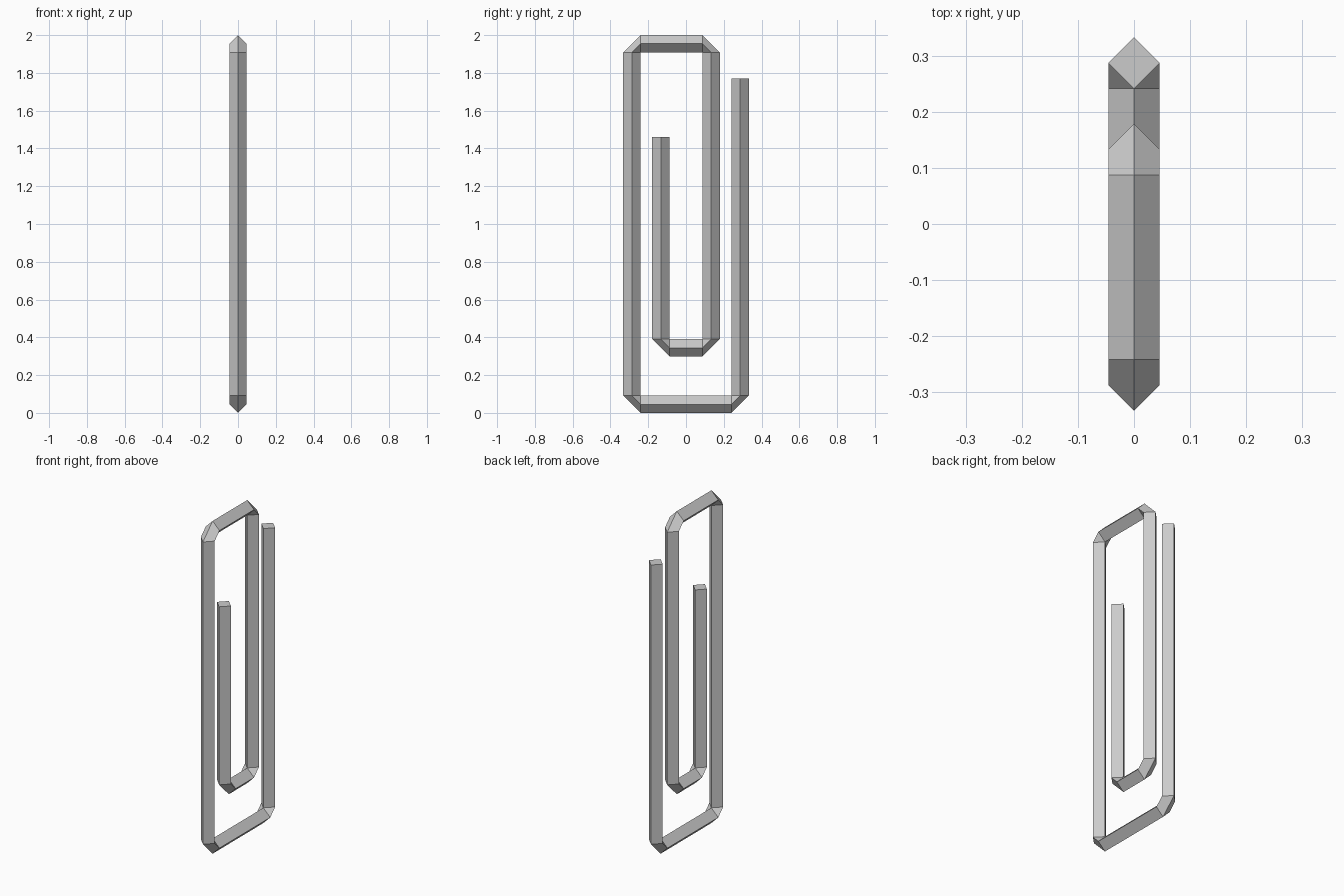
import bpy, bmesh
from mathutils import Vector

cube = bpy.data.objects.get("Cube")
if cube:
    bpy.data.objects.remove(cube, do_unlink=True)

R = 0.0457                     # wire radius (square section set on edge)
OUTER, INNER = 0.2868, 0.133   # leg distances from the middle
TOP, BOTTOM, LOOP = 2 - 2 * R, 2 * R, 0.39   # heights where bends start

steel = bpy.data.materials.new("steel grey")
steel.use_nodes = True
grey = (0.6, 0.6, 0.6, 1)
steel.diffuse_color = grey
steel.node_tree.nodes["Principled BSDF"].inputs["Base Color"].default_value = grey

bm = bmesh.new()
rings = []


def add_ring(y, z, out):
    """Diamond ring across the wire; out points to the outside of the bend."""
    centre, out, side = Vector((0, y, z)), Vector(out) * R, Vector((R, 0, 0))
    rings.append([bm.verts.new(centre + d) for d in (out, side, -out, -side)])


def add_bend(y, z, up, y_first):
    """Chamfered corner pivoting on its inner edge: leg ring and crossbar ring."""
    s = 1 if y > 0 else -1
    pair = [(y, z, (0, s, 0)), (y - s * R, z + up * R, (0, 0, up))]
    for ring in (pair if y_first else reversed(pair)):
        add_ring(*ring)


# Follow the wire from the outer free end to the inner free end
add_ring(OUTER, 1.77, (0, 1, 0))
add_bend(OUTER, BOTTOM, -1, True)
add_bend(-OUTER, BOTTOM, -1, False)
add_bend(-OUTER, TOP, 1, True)
add_bend(INNER, TOP, 1, False)
add_bend(INNER, LOOP, -1, True)
add_bend(-INNER, LOOP, -1, False)
add_ring(-INNER, 1.46, (0, -1, 0))

# Skin the rings and cap both ends
for a, b in zip(rings, rings[1:]):
    for i in range(4):
        j = (i + 1) % 4
        bm.faces.new((a[i], a[j], b[j], b[i]))
bm.faces.new(rings[0])
bm.faces.new(rings[-1])
bmesh.ops.remove_doubles(bm, verts=bm.verts, dist=0.001)
bmesh.ops.recalc_face_normals(bm, faces=bm.faces)

mesh = bpy.data.meshes.new("bent_wire")
bm.to_mesh(mesh)
bm.free()
mesh.materials.append(steel)
wire = bpy.data.objects.new("bent_wire", mesh)
bpy.context.collection.objects.link(wire)
